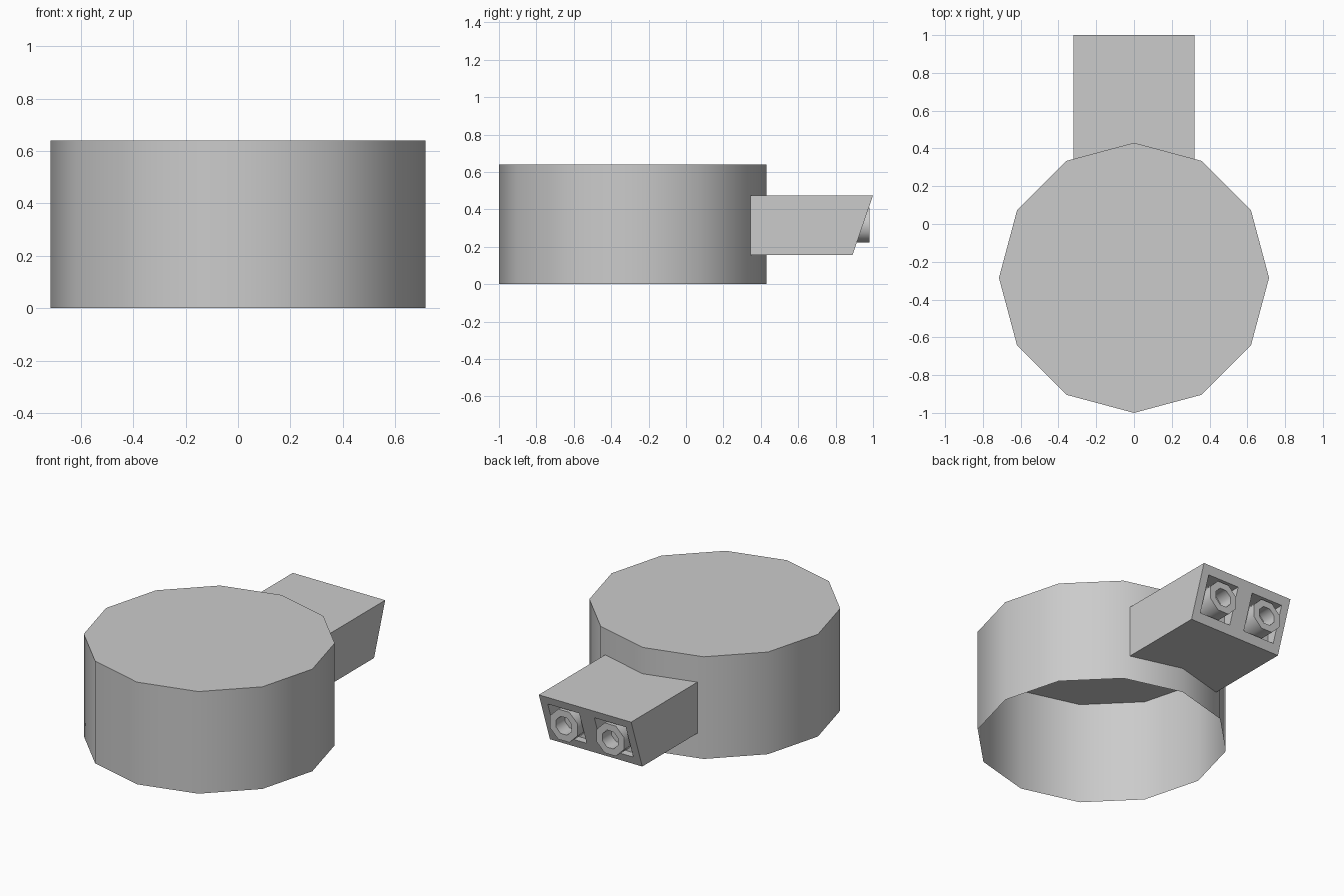
import bpy, bmesh, math

if "Cube" in bpy.data.objects:
    bpy.data.objects.remove(bpy.data.objects["Cube"])

def finish(name, bm, angle=None):
    bmesh.ops.remove_doubles(bm, verts=bm.verts, dist=1e-5)
    bmesh.ops.recalc_face_normals(bm, faces=bm.faces)
    me = bpy.data.meshes.new(name)
    bm.to_mesh(me)
    bm.free()
    if angle:
        me.shade_smooth()
        me.set_sharp_from_angle(angle=math.radians(angle))
    ob = bpy.data.objects.new(name, me)
    bpy.context.collection.objects.link(ob)
    return ob

def quad(bm, *pts):
    return bm.faces.new([bm.verts.new(p) for p in pts])

# Drum: twelve-sided thin shell, closed on top, open below
R, CY, H = 0.715, -0.285, 0.64
bm = bmesh.new()
rim = bmesh.ops.create_circle(bm, cap_ends=True, segments=12, radius=R)
bmesh.ops.translate(bm, verts=bm.verts, vec=(0, CY, H))
ret = bmesh.ops.extrude_edge_only(bm, edges=bm.edges[:])
low = [g for g in ret["geom"] if isinstance(g, bmesh.types.BMVert)]
bmesh.ops.translate(bm, verts=low, vec=(0, 0, -H))
finish("drum", bm, 40)

# Spout: block meeting the drum wall, slanted end with two square recesses
W, Z0, Z1, BACK = 0.32, 0.155, 0.475, 0.86
Y_SIDE, Y_MID = 0.344, 0.43
xs = [-W, -0.27, -0.052, 0.052, 0.27, W]
zs = [Z0, 0.208, 0.424, Z1]

def slant(z):
    return 0.89 + 0.11 * (z - Z0) / (Z1 - Z0)

bm = bmesh.new()
for i in range(5):
    for j in range(3):
        ring = [(xs[i], zs[j]), (xs[i + 1], zs[j]), (xs[i + 1], zs[j + 1]), (xs[i], zs[j + 1])]
        front = [(x, slant(z), z) for x, z in ring]
        if i in (1, 3) and j == 1:
            back = [(x, BACK, z) for x, z in ring]
            quad(bm, *back)
            for k in range(4):
                n = (k + 1) % 4
                quad(bm, front[k], front[n], back[n], back[k])
        else:
            quad(bm, *front)
for z in (Z0, Z1):
    edge = [(x, slant(z), z) for x in xs]
    quad(bm, (-W, Y_SIDE, z), *edge, (W, Y_SIDE, z), (0, Y_MID, z))
for x in (-W, W):
    edge = [(x, slant(z), z) for z in zs]
    quad(bm, (x, Y_SIDE, Z0), *edge, (x, Y_SIDE, Z1))
finish("spout", bm)

# Tubes: eight-sided, hollow, one in each recess
profile = [(0.102, BACK), (0.102, 0.98), (0.058, 0.98), (0.058, 0.89), (0, 0.89)]

def tube(name, cx, cz=0.316, n=8):
    bm = bmesh.new()
    def pt(r, y, k):
        a = 2 * math.pi * (k + 0.5) / n
        return (cx + r * math.cos(a), y, cz + r * math.sin(a))
    for k in range(n):
        for (r0, y0), (r1, y1) in zip(profile, profile[1:]):
            pts = [pt(r0, y0, k), pt(r0, y0, k + 1), pt(r1, y1, k + 1)]
            if r1 > 0:
                pts.append(pt(r1, y1, k))
            quad(bm, *pts)
    finish(name, bm, 50)

tube("left_tube", -0.161)
tube("right_tube", 0.161)
